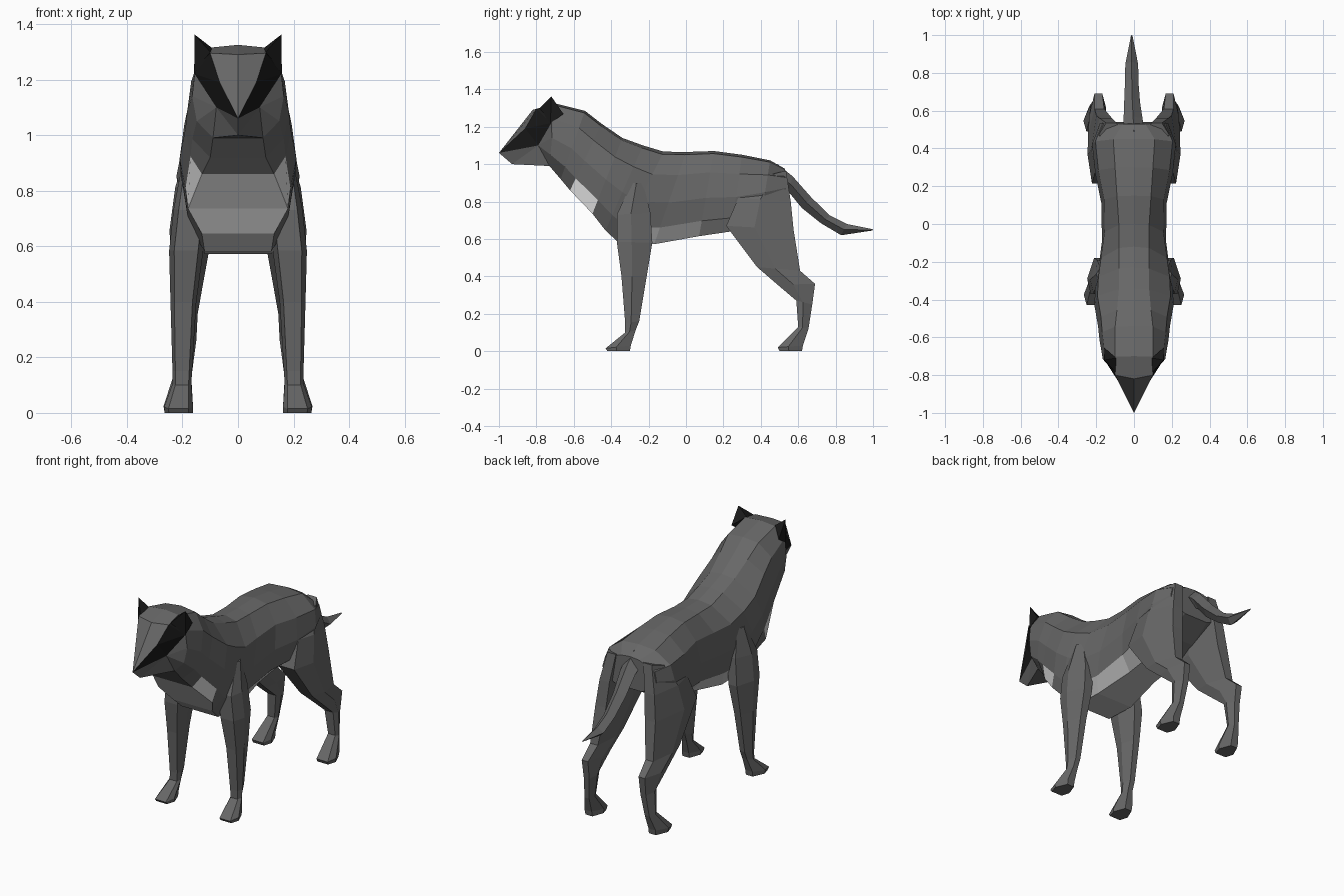
import bpy, bmesh
from mathutils import Vector

if "Cube" in bpy.data.objects:
    bpy.data.objects.remove(bpy.data.objects["Cube"])


def material(name, v):
    m = bpy.data.materials.new(name)
    m.diffuse_color = (v, v, v, 1)
    m.use_nodes = True
    m.node_tree.nodes["Principled BSDF"].inputs["Base Color"].default_value = m.diffuse_color
    return m


FUR = material("grey_fur", 0.135)
PALE = material("pale_belly_fur", 0.5)
DARK = material("black_fur", 0.010)
CHEST = material("white_chest_fur", 0.8)


def finish(bm, name, mats, mirror=False):
    bmesh.ops.recalc_face_normals(bm, faces=bm.faces)
    me = bpy.data.meshes.new(name)
    bm.to_mesh(me)
    bm.free()
    ob = bpy.data.objects.new(name, me)
    bpy.context.collection.objects.link(ob)
    for m in mats:
        me.materials.append(m)
    if mirror:
        ob.modifiers.new("mirror", 'MIRROR').use_mirror_merge = False
    return ob


def loft(rings, name, mats, mirror=False):
    bm = bmesh.new()
    vr = [[bm.verts.new(p) for p in r] for r in rings]
    n = len(vr[0])
    for a, b in zip(vr, vr[1:]):
        for i in range(n):
            j = (i + 1) % n
            bm.faces.new((a[i], a[j], b[j], b[i]))
    bm.faces.new(vr[0])
    bm.faces.new(vr[-1])
    return finish(bm, name, mats, mirror)


# Torso and neck sections: top y, top z, bottom y, bottom z, half width, back and belly half widths
SECTIONS = [
    (-.70, 1.325, -.73, .99, .165, .10, .09),
    (-.54, 1.285, -.67, .92, .183, .10, .10),
    (-.45, 1.215, -.62, .86, .190, .09, .13),
    (-.34, 1.14, -.50, .735, .210, .08, .18),
    (-.23, 1.10, -.43, .645, .205, .08, .13),
    (-.12, 1.067, -.36, .58, .190, .08, .12),
    (.00, 1.065, -.17, .572, .170, .08, .12),
    (.15, 1.07, .07, .615, .172, .09, .09),
    (.30, 1.05, .24, .64, .205, .10, .09),
    (.45, 1.02, .40, .71, .222, .11, .09),
    (.53, .975, .54, .79, .180, .06, .08),
]


def half_section(yt, zt, yb, zb, w, a, b):
    prof = [(0, 0), (a, .03), (.92 * w, .25), (w, .55), (.9 * w, .82), (b, 1), (0, 1)]
    return [Vector((x, yt + (yb - yt) * t, zt + (zb - zt) * t)) for x, t in prof]


# Body: half built from section strips, white chest and pale underside
bm = bmesh.new()
rows = [[bm.verts.new(p) for p in half_section(*s)] for s in SECTIONS]
for k, (a, b) in enumerate(zip(rows, rows[1:])):
    for i in range(6):
        f = bm.faces.new((a[i], b[i], b[i + 1], a[i + 1]))
        if (k == 2 and i >= 4) or (k == 3 and i == 5):
            f.material_index = 3
        elif (k == 4 and i == 5) or (5 <= k <= 7 and i >= 4):
            f.material_index = 1
bm.faces.new(rows[-1])

# Head joined to the first neck section
P = rows[0]
nose, brow, brow_side, muzzle, cheek, jaw, chin = [bm.verts.new(p) for p in (
    (0, -1, 1.06), (0, -.82, 1.29), (.10, -.80, 1.295), (.066, -.86, 1.19),
    (.156, -.72, 1.22), (.078, -.79, 1.10), (0, -.93, 1.0))]
grey = [(nose, muzzle, brow_side, brow), (brow, brow_side, P[1], P[0]),
        (nose, chin, jaw), (chin, P[6], P[5]), (chin, P[5], jaw), (jaw, P[5], P[4]),
        (jaw, P[4], P[3]), (jaw, P[3], cheek), (cheek, P[3], P[2])]
black = [(nose, jaw, muzzle), (muzzle, jaw, cheek), (muzzle, cheek, brow_side),
         (brow_side, cheek, P[2]), (brow_side, P[2], P[1])]
for f in grey:
    bm.faces.new(f)
for f in black:
    bm.faces.new(f).material_index = 2

# Reflect the half to the other side and weld the seam
dup = bmesh.ops.duplicate(bm, geom=bm.verts[:] + bm.edges[:] + bm.faces[:])["geom"]
for v in dup:
    if isinstance(v, bmesh.types.BMVert):
        v.co.x *= -1
bmesh.ops.remove_doubles(bm, verts=bm.verts[:], dist=0.0005)
finish(bm, "body_and_head", [FUR, PALE, DARK, CHEST])

# Ears: pyramids rising from the black cheek stripe
bm = bmesh.new()
e = [bm.verts.new(p) for p in ((.098, -.785, 1.297), (.158, -.725, 1.22),
                               (.157, -.655, 1.268), (.095, -.71, 1.315), (.156, -.72, 1.362))]
for i in range(4):
    bm.faces.new((e[i], e[(i + 1) % 4], e[4]))
bm.faces.new(e[:4])
finish(bm, "ears", [DARK], True)


def leg(name, table):
    # each row: front y, front z, back y, back z, inner x, outer x
    rings = []
    for yf, zf, yb, zb, xi, xo in table:
        w = xo - xi
        ym, zm = yf + .42 * (yb - yf), zf + .42 * (zb - zf)
        rings.append([(xi + .15 * w, yf, zf), (xo - .15 * w, yf, zf), (xo, ym, zm),
                      (xo - .3 * w, yb, zb), (xi + .25 * w, yb, zb), (xi, ym, zm)])
    loft(rings, name, [FUR], True)


leg("front_legs", [
    (-.29, .90, -.23, .90, .13, .200),
    (-.37, .73, -.19, .74, .11, .232),
    (-.37, .585, -.18, .58, .125, .248),
    (-.345, .40, -.21, .40, .15, .243),
    (-.325, .15, -.25, .16, .165, .236),
    (-.325, .10, -.27, .11, .168, .236),
    (-.43, .015, -.295, .03, .162, .266),
    (-.42, 0, -.30, 0, .162, .264)])

leg("hind_legs", [
    (.43, .94, .535, .965, .06, .185),
    (.28, .82, .56, .80, .08, .226),
    (.215, .67, .575, .65, .09, .246),
    (.38, .45, .61, .43, .13, .243),
    (.49, .355, .69, .36, .145, .237),
    (.59, .27, .675, .25, .15, .230),
    (.60, .13, .655, .12, .168, .235),
    (.49, .02, .625, .03, .162, .268),
    (.50, 0, .62, 0, .162, .264)])

# Tail: centre x, top y, top z, bottom y, bottom z, half width
TAIL = [(0, .49, 1.0, .50, .87, .055), (-.005, .57, .935, .55, .85, .05),
        (-.01, .67, .822, .62, .765, .042), (-.012, .77, .725, .72, .685, .036),
        (-.012, .86, .68, .83, .62, .034), (-.012, 1.0, .652, .995, .645, .004)]
loft([[(c, yt, zt), (c + w, (yt + yb) / 2, (zt + zb) / 2), (c, yb, zb),
       (c - w, (yt + yb) / 2, (zt + zb) / 2)] for c, yt, zt, yb, zb, w in TAIL],
     "tail", [FUR])
